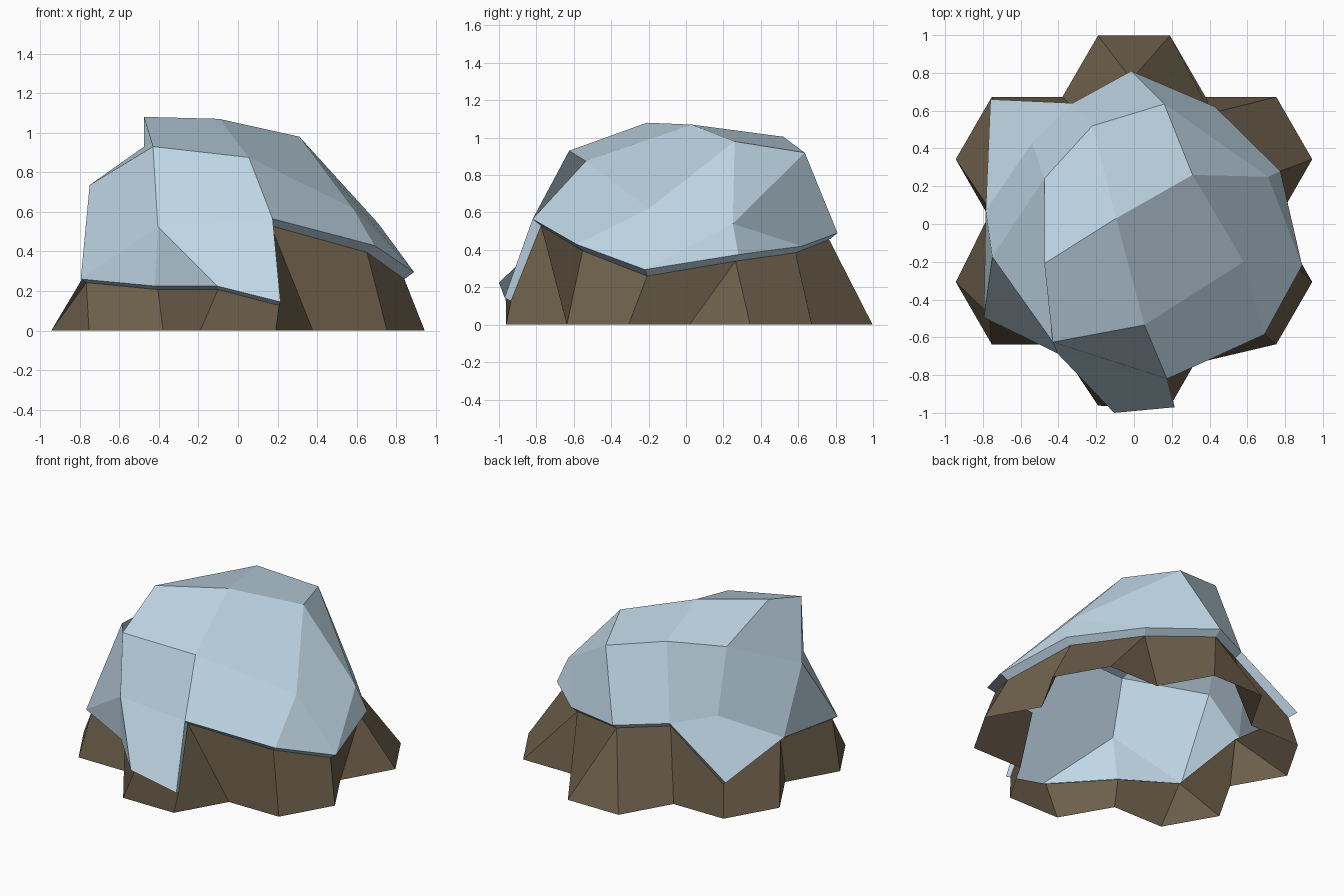
import bpy, bmesh, math
from mathutils import Vector

if "Cube" in bpy.data.objects:
    bpy.data.objects.remove(bpy.data.objects["Cube"])


def material(name, rgb):
    m = bpy.data.materials.new(name)
    m.diffuse_color = (*rgb, 1)
    m.use_nodes = True
    m.node_tree.nodes["Principled BSDF"].inputs["Base Color"].default_value = m.diffuse_color
    return m


blue = material("pale blue", (0.52, 0.67, 0.78))
brown = material("earth brown", (0.15, 0.112, 0.069))


def build(name, faces, mat):
    """Flat-shaded mesh from lists of points, welded, normals outward."""
    bm = bmesh.new()
    for pts in faces:
        bm.faces.new([bm.verts.new(p) for p in pts])
    bmesh.ops.remove_doubles(bm, verts=bm.verts[:], dist=0.0005)
    bmesh.ops.recalc_face_normals(bm, faces=bm.faces[:])
    c = Vector((0, 0, 0.2))
    if sum((f.calc_center_median() - c).dot(f.normal) * f.calc_area() for f in bm.faces) < 0:
        bmesh.ops.reverse_faces(bm, faces=bm.faces[:])
    me = bpy.data.meshes.new(name)
    bm.to_mesh(me)
    bm.free()
    me.materials.append(mat)
    ob = bpy.data.objects.new(name, me)
    bpy.context.collection.objects.link(ob)
    return ob


# Corners of the faceted cap
P = {
    # crown
    "C": (.16, .635, .92), "D": (-.22, .52, 1.005), "E": (-.475, .24, .93),
    "F": (-.475, -.21, 1.08), "G": (-.095, .03, 1.07), "H": (.31, .26, .98),
    # shoulders
    "I": (.055, -.535, .875), "J": (-.43, -.625, .93), "R": (.58, -.20, .62),
    "Q": (.71, .25, .54), "T": (-.54, .43, .55), "V": (-.75, -.175, .735),
    "Y": (-.405, -.685, .525),
    # rim
    "A": (-.015, .81, .49), "B": (.43, .62, .42), "P": (.775, .28, .375),
    "N": (.89, -.22, .295), "O": (.69, -.585, .43), "K": (.175, -.82, .565),
    "M": (.215, -.97, .145), "L": (-.105, -1.0, .225), "Z": (-.42, -.66, .225),
    "W": (-.795, -.495, .26), "U": (-.785, .07, .33), "S": (-.76, .66, .24),
    "X": (-.325, .64, .52),
}
RIM = "ABPNOKMLZWUSX"

# Cap panels; folded quads split along their first and third corners
panels = ("CHGD DGFE FGIJ GHRI EFJV EVUT TUSX VWU VWYJ YWZ YZL JIKY YKML "
          "IROK RNO HQNR QPN HCQ CABQ QBP ACDX DETX").split()
cap = [[P[k] for k in f] for f in panels]

# Lip under the rim, stepping inward and down
lip = {}
for k in RIM:
    x, y, z = P[k]
    s, d = .945, .035
    if k in "MLWUZ":
        s, d = .965, .018
    lip[k] = (x * s, y * s, z - d)
n = len(RIM)
for i in range(n):
    a, b = RIM[i], RIM[(i + 1) % n]
    cap.append([P[a], P[b], lip[b], lip[a]])
build("cap", cap, blue)

# Six-lobed foot outline, clockwise from the back lobe
foot = []
for i in range(6):
    mid = math.radians(90 - 60 * i)
    for off, r in ((-math.radians(11), .998), (-math.radians(30), .757), (-math.radians(49), .998)):
        foot.append((r * math.cos(mid + off), r * math.sin(mid + off) + .018, 0))

# Wall from the foot up to the lip; one rim letter per foot corner
tops = "ABBPPNOKMLZWWUUSXA"
wall = []
m = len(foot)
for i in range(m):
    face = [foot[i], foot[(i + 1) % m]]
    a, b = tops[i], tops[(i + 1) % m]
    wall.append(face + ([lip[a]] if a == b else [lip[b], lip[a]]))
build("foot_wall", wall, brown)
